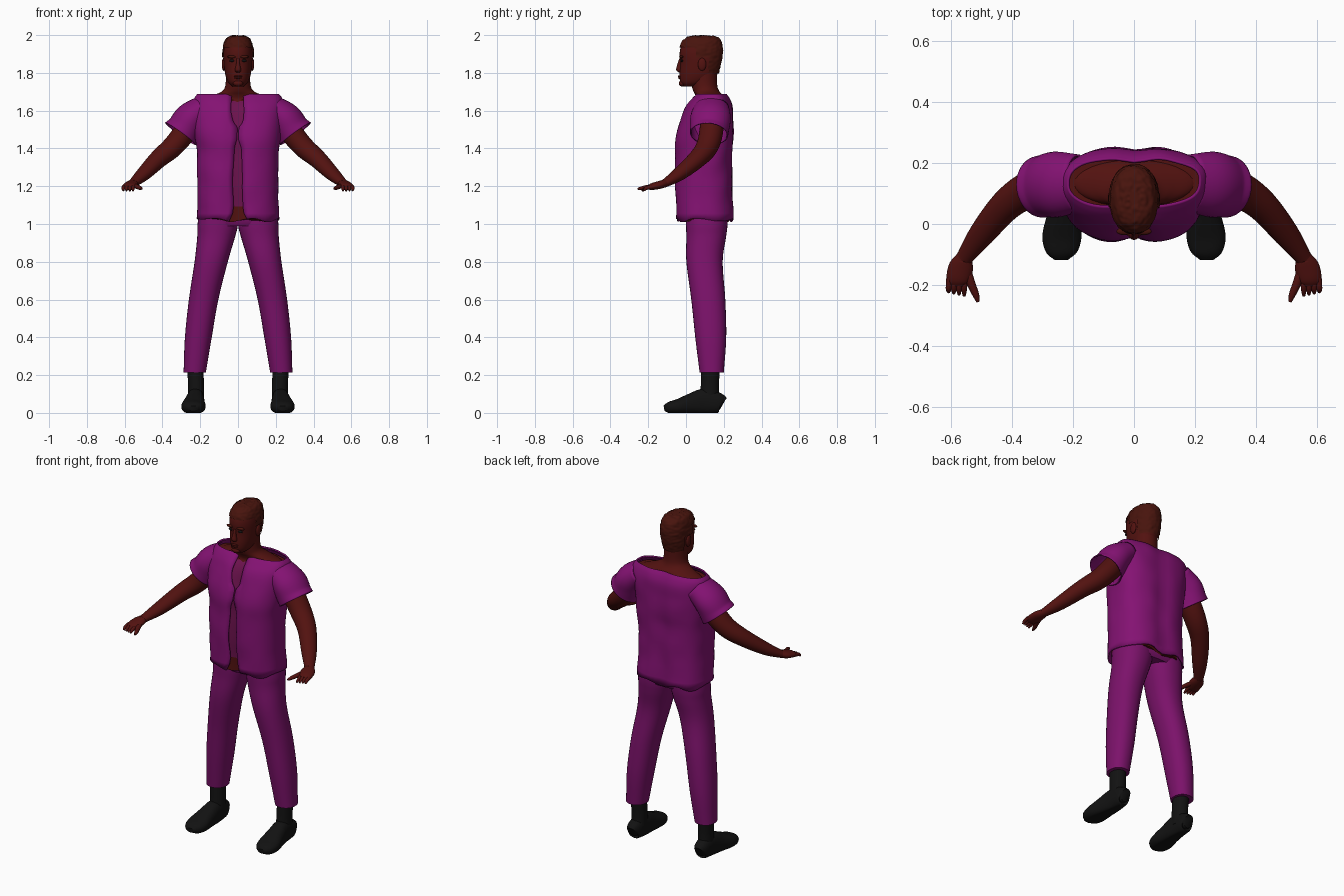
import bpy, bmesh, math
from mathutils import Vector, noise

cube = bpy.data.objects.get("Cube")
if cube:
    bpy.data.objects.remove(cube, do_unlink=True)


def material(name, rgb):
    m = bpy.data.materials.new(name)
    m.use_nodes = True
    m.diffuse_color = (*rgb, 1)
    bsdf = m.node_tree.nodes["Principled BSDF"]
    bsdf.inputs["Base Color"].default_value = (*rgb, 1)
    bsdf.inputs["Roughness"].default_value = 0.8
    return m


SKIN = material("dark red skin", (0.085, 0.006, 0.005))
HAIR = material("dark brown hair", (0.065, 0.007, 0.004))
CLOTH = material("purple cloth", (0.23, 0.006, 0.17))
TROUSER = material("plum trouser cloth", (0.2, 0.006, 0.145))
LINING = material("deep pink undershirt", (0.15, 0.006, 0.075))
BLACK = material("black leather", (0.006, 0.006, 0.006))


def spline(keys, steps):
    """Smooth run through the keys, each a tuple of equal length."""
    k = [Vector(p) for p in keys]
    out = []
    for i in range(len(k) - 1):
        a, b = k[i], k[i + 1]
        ta = (b - k[i - 1]) / 2 if i else b - a
        tb = (k[i + 2] - a) / 2 if i + 2 < len(k) else b - a
        for s in range(steps):
            t = s / steps
            out.append(a * (2*t**3 - 3*t*t + 1) + ta * (t**3 - 2*t*t + t)
                       + b * (3*t*t - 2*t**3) + tb * (t**3 - t*t))
    return out + [k[-1]]


def finish(name, bm, mats, mirror=False, thick=0):
    bmesh.ops.recalc_face_normals(bm, faces=bm.faces)
    me = bpy.data.meshes.new(name)
    bm.to_mesh(me)
    bm.free()
    ob = bpy.data.objects.new(name, me)
    bpy.context.collection.objects.link(ob)
    for m in mats:
        me.materials.append(m)
    bpy.ops.object.select_all(action='DESELECT')
    ob.select_set(True)
    bpy.context.view_layer.objects.active = ob
    bpy.ops.object.shade_smooth_by_angle(angle=math.radians(50))
    if thick:
        s = ob.modifiers.new("thickness", 'SOLIDIFY')
        s.thickness, s.offset = thick, 0
    if mirror:
        ob.modifiers.new("mirror", 'MIRROR')
    return ob


def loft(name, keys, mat, tube=False, power=2, n=32, steps=5, tweak=None,
         gap=None, caps=True, mirror=False, thick=0, rule=None, keep=None):
    """Skin elliptical rings (x, y, z, rx, ry); tube turns them along the path."""
    rings = spline(keys, steps)
    bm = bmesh.new()
    grid = []
    for i, r in enumerate(rings):
        c = Vector(r[:3])
        u, v = Vector((1, 0, 0)), Vector((0, 1, 0))
        if tube:
            t = Vector(rings[min(i + 1, len(rings) - 1)][:3]) - Vector(rings[max(i - 1, 0)][:3])
            u = t.cross(Vector((0, 0, 1))).normalized()
            v = u.cross(t).normalized()
        a0 = math.asin((gap(c.z) / r[3]) ** (power / 2)) if gap else 0
        row = []
        for j in range(n + 1 if gap else n):
            a = a0 + (2 * math.pi - 2 * a0) * j / n
            sx, sy = math.sin(a), -math.cos(a)
            px = math.copysign(abs(sx) ** (2 / power), sx)
            py = math.copysign(abs(sy) ** (2 / power), sy)
            p = c + u * (px * r[3]) + v * (py * r[4])
            row.append(bm.verts.new(tweak(p) if tweak else p))
        grid.append(row)
    for lo, hi in zip(grid, grid[1:]):
        for j in range(n):
            k = (j + 1) % len(lo)
            bm.faces.new((lo[j], lo[k], hi[k], hi[j]))
    if caps and not gap:
        bm.faces.new(grid[0])
        bm.faces.new(grid[-1])
    if rule:
        for f in bm.faces:
            f.material_index = rule(f.calc_center_median())
    if keep:
        drop = [f for f in bm.faces if not keep(f.calc_center_median())]
        bmesh.ops.delete(bm, geom=drop, context='FACES')
    return finish(name, bm, mat if isinstance(mat, list) else [mat], mirror, thick)


def ball(name, loc, size, mat, mirror=False):
    bm = bmesh.new()
    bmesh.ops.create_uvsphere(bm, u_segments=16, v_segments=10, radius=1)
    for v in bm.verts:
        v.co = Vector(loc) + Vector(a * b for a, b in zip(v.co, size))
    return finish(name, bm, [mat], mirror)


def upright(rows, grow=0):
    """Turn (z, half width, front, back) rows into loft keys."""
    return [(0, (f + b) / 2, z, w + grow, (b - f) / 2 + grow) for z, w, f, b in rows]


# Shirt: open-fronted body with chest and back hollows
shirt = [(1.02, .215, -.052, .252), (1.2, .208, -.058, .245), (1.35, .212, -.058, .245),
         (1.45, .222, -.056, .25), (1.55, .23, -.03, .25), (1.62, .235, 0, .245),
         (1.66, .23, .032, .232), (1.685, .212, .058, .215)]
gaps = [(1.02, .05), (1.06, .03), (1.1, .025), (1.25, .027), (1.4, .02), (1.45, .004),
        (1.51, .004), (1.54, .027), (1.6, .037), (1.69, .03)]


def opening(z):
    for (z0, g0), (z1, g1) in zip(gaps, gaps[1:]):
        if z <= z1:
            return g0 + (g1 - g0) * max(0, z - z0) / (z1 - z0)
    return gaps[-1][1]


def drape(p):
    hollow = math.exp(-(p.x / .05) ** 2)
    p.y += .018 * hollow if p.y < .1 else -.012 * hollow
    p += Vector((1, 1, 0)) * noise.noise(p * 9) * .006
    if p.z < 1.05:
        p.z += .01 * math.sin(p.x * 32 + p.y * 20)
    return p


loft("shirt_body", upright(shirt), CLOTH, power=2.6, n=64, tweak=drape,
     gap=opening, thick=.008)
loft("undershirt", upright(shirt[:-1], -.016), [LINING, SKIN], power=2.6, n=64,
     tweak=drape, rule=lambda c: int(c.z < 1.085 or c.z > 1.655))
loft("sleeves", [(.18, .135, 1.615, .09, .066), (.25, .13, 1.56, .104, .082),
                 (.285, .125, 1.505, .1, .088), (.305, .122, 1.477, .098, .097)],
     CLOTH, tube=True, caps=False, mirror=True, thick=.007)

# Trousers
loft("trouser_legs", [(.1, .11, 1.1, .1, .11), (.107, .11, 1.0, .107, .11),
                      (.116, .107, .93, .1, .105), (.142, .098, .8, .088, .096),
                      (.182, .118, .6, .078, .09), (.21, .131, .4, .071, .082),
                      (.229, .136, .215, .059, .064)],
     TROUSER, power=2.2, mirror=True)
loft("trouser_waist", upright([(.99, .19, .01, .21), (1.02, .205, 0, .222),
                               (1.1, .2, -.01, .22)]), TROUSER, power=2.6)

# Boots
loft("boot_shafts", [(.222, .125, .05, .043, .052), (.222, .126, .14, .042, .048),
                     (.226, .13, .235, .043, .05)], BLACK, mirror=True)


def sole(p):
    p.z = max(p.z, 0)
    return p


loft("shoes", [(.225, .195, .045, .022, .03), (.225, .178, .052, .04, .052),
               (.225, .1, .06, .046, .068), (.23, .03, .048, .054, .056),
               (.236, -.04, .034, .064, .04), (.238, -.09, .028, .052, .03),
               (.238, -.116, .024, .024, .014)],
     BLACK, tube=True, power=2.4, tweak=sole, mirror=True)

# Shoulders, neck and arms
loft("shoulders_and_neck", upright([(1.56, .19, .04, .225), (1.63, .205, .045, .22),
                                    (1.66, .195, .055, .21), (1.682, .13, .05, .195),
                                    (1.705, .082, .038, .175), (1.74, .066, .03, .165),
                                    (1.82, .063, .03, .165)]), SKIN)
loft("arms", [(.2, .135, 1.6, .06, .055), (.27, .135, 1.5, .063, .06),
              (.345, .112, 1.41, .06, .056), (.42, .06, 1.345, .052, .048),
              (.5, -.035, 1.265, .042, .036), (.553, -.108, 1.218, .028, .022),
              (.56, -.125, 1.213, .03, .02)], SKIN, tube=True, mirror=True)
loft("palms", [(.555, -.108, 1.216, .027, .021), (.566, -.14, 1.207, .04, .021),
               (.577, -.18, 1.198, .038, .018), (.58, -.2, 1.192, .028, .011)],
     SKIN, tube=True, mirror=True, n=20)
for i, label in enumerate(("index", "middle", "ring", "little")):
    x = .554 + i * .017
    loft(label + "_fingers", [(x, -.175, 1.198, .01, .011),
                              (x + .002, -.21, 1.19, .01, .01),
                              (x + .002, -.235 + .004 * i, 1.176, .005, .005)],
         SKIN, tube=True, mirror=True, n=10, steps=3)
loft("thumbs", [(.553, -.13, 1.206, .014, .013), (.535, -.19, 1.198, .014, .012),
                (.518, -.232, 1.19, .011, .01), (.511, -.255, 1.186, .005, .005)],
     SKIN, tube=True, mirror=True, n=12)

# Head and face
head = [(1.728, .03, -.012, .06), (1.75, .052, -.03, .12), (1.79, .067, -.034, .165),
        (1.85, .075, -.03, .18), (1.9, .077, -.034, .188), (1.94, .073, -.026, .188),
        (1.97, .06, -.006, .175), (1.987, .038, .025, .145), (1.991, .008, .07, .1)]
loft("head", upright(head), SKIN, power=2.15)
loft("nose", [(0, -.028, 1.875, .008, .008), (0, -.034, 1.845, .01, .012),
              (0, -.036, 1.815, .017, .016), (0, -.03, 1.803, .01, .008)],
     SKIN, n=14)
ball("ears", (.076, .085, 1.845), (.01, .022, .034), SKIN, mirror=True)
ball("brow_ridges", (.032, -.024, 1.885), (.026, .012, .008), HAIR, mirror=True)
ball("eyes", (.031, -.022, 1.865), (.015, .008, .007), BLACK, mirror=True)
ball("upper_lip", (0, -.034, 1.782), (.024, .009, .005), SKIN)
ball("lower_lip", (0, -.033, 1.773), (.02, .009, .005), SKIN)
ball("chin", (0, -.02, 1.745), (.026, .018, .017), SKIN)


# Cropped hair, cut back at the forehead and ears
def curl(p):
    return p + Vector((p.x, p.y - .08, p.z - 1.88)).normalized() * noise.noise(p * 70) * .005


def hairline(c):
    return c.z > 1.935 or (c.z > 1.885 and c.y > .05) or (c.z > 1.795 and c.y > .12)


cap = [(z + .007 * (z > 1.95), w, f, b) for z, w, f, b in head[2:]]
loft("hair", upright(cap, .006), HAIR, power=2.15, n=64, steps=8, tweak=curl, keep=hairline)
